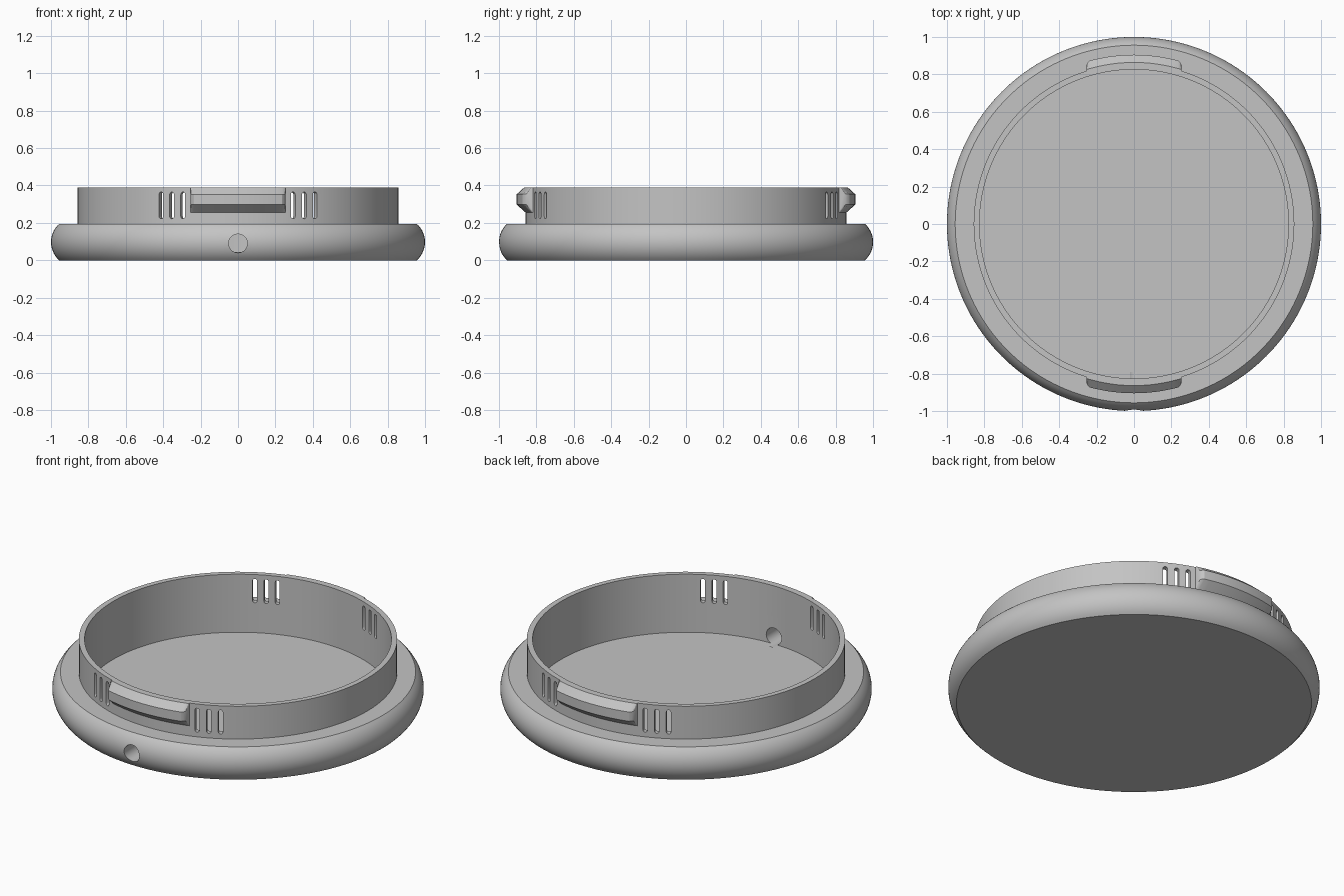
import bpy, bmesh, math
from mathutils import Matrix, Vector

if "Cube" in bpy.data.objects:
    bpy.data.objects.remove(bpy.data.objects["Cube"])

SEG = 160
RING_OUT, RING_IN, TOP, BASE_TOP, FLOOR = 0.857, 0.826, 0.39, 0.195, 0.045

grey = bpy.data.materials.new("light grey plastic")
grey.diffuse_color = (0.55, 0.55, 0.55, 1)
grey.use_nodes = True
grey.node_tree.nodes["Principled BSDF"].inputs["Base Color"].default_value = grey.diffuse_color


def make_object(name, bm):
    bmesh.ops.recalc_face_normals(bm, faces=bm.faces)
    mesh = bpy.data.meshes.new(name)
    bm.to_mesh(mesh)
    bm.free()
    mesh.materials.append(grey)
    ob = bpy.data.objects.new(name, mesh)
    bpy.context.collection.objects.link(ob)
    return ob


def select_only(ob):
    bpy.ops.object.select_all(action='DESELECT')
    ob.select_set(True)
    bpy.context.view_layer.objects.active = ob


def smooth(ob):
    select_only(ob)
    bpy.ops.object.shade_smooth_by_angle(angle=math.radians(25))


def loft(bm, rings, wrap):
    """Join equal closed rings of points; cap both ends."""
    loops = [[bm.verts.new(p) for p in ring] for ring in rings]
    n = len(loops[0])
    for a, b in zip(loops, loops[1:]):
        for i in range(n):
            j = (i + 1) % n
            bm.faces.new((a[i], a[j], b[j], b[i]))
    bm.faces.new(loops[0])
    bm.faces.new(loops[-1])


# Lid body: rounded rim, flat shoulder, upright ring wall and recessed floor
half, sag = BASE_TOP / 2, 0.044
arc_r = (half ** 2 + sag ** 2) / (2 * sag)
sweep = math.asin(half / arc_r)
profile = []
for i in range(15):
    a = -sweep + 2 * sweep * i / 14
    profile.append((1 - arc_r + arc_r * math.cos(a), half + arc_r * math.sin(a)))
profile += [(RING_OUT, BASE_TOP), (RING_OUT, TOP), (RING_IN, TOP), (RING_IN, FLOOR)]
bm = bmesh.new()
loft(bm, [[(r * math.cos(t), r * math.sin(t), z)
           for t in (2 * math.pi * k / SEG for k in range(SEG))]
          for r, z in profile], True)
body = make_object("lid_body", bm)

# Cutter: round-ended vent slots and the round hole in the front of the rim
bm = bmesh.new()
slot_w, z_low, z_high = 0.0125, 0.222, 0.365
outline = []
for k in range(9):
    a = math.pi * k / 8
    outline.append((slot_w * math.cos(a), z_high - slot_w + slot_w * math.sin(a)))
for k in range(9):
    a = math.pi + math.pi * k / 8
    outline.append((slot_w * math.cos(a), z_low + slot_w + slot_w * math.sin(a)))
for facing in (0, math.pi):
    for side in (-1, 1):
        for deg in (20.1, 24.4, 28.7):
            rot = Matrix.Rotation(facing + side * math.radians(deg), 3, 'Z')
            loft(bm, [[rot @ Vector((x, -r, z)) for x, z in outline]
                      for r in (0.78, 0.92)], True)
loft(bm, [[(0.05 * math.cos(a), y, 0.09 + 0.05 * math.sin(a))
           for a in (2 * math.pi * k / 32 for k in range(32))]
          for y in (-1.1, -0.79)], True)
cutter = make_object("opening_cutter", bm)
cutter.hide_render = True

mod = body.modifiers.new("openings", 'BOOLEAN')
mod.operation = 'DIFFERENCE'
mod.solver = 'EXACT'
mod.object = cutter
select_only(body)
bpy.ops.object.modifier_apply(modifier=mod.name)
bpy.data.objects.remove(cutter)
smooth(body)

# Snap clips: curved bars with sloped top and bottom and rounded ends
ends = [(0.255, 0.880), (0.2525, 0.890), (0.246, 0.899), (0.236, 0.905)]
inner = [(x, 0.905) for x in (0.2 - 0.04 * k for k in range(11))]
stations = ends + inner + [(-x, r) for x, r in reversed(ends)]
for name, sy in (("front_clip", -1), ("back_clip", 1)):
    bm = bmesh.new()
    rings = []
    for x, r in stations:
        section = [(0.84, 0.255), (0.857, 0.255), (r, 0.298), (r, 0.353),
                   (0.864, TOP), (0.84, TOP)]
        rings.append([(x, sy * math.sqrt(q * q - x * x), z) for q, z in section])
    loft(bm, rings, False)
    smooth(make_object(name, bm))
